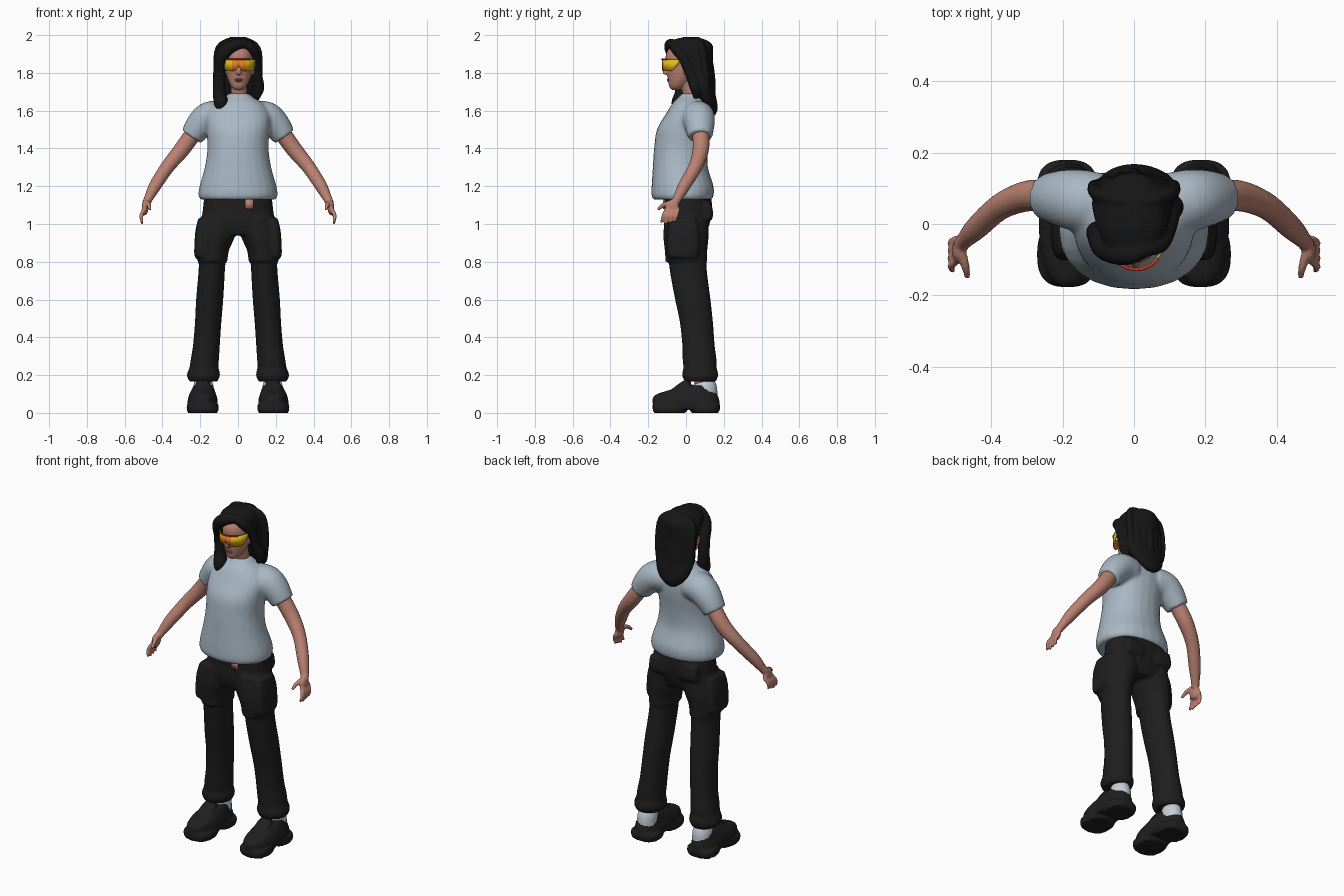
import bpy
import bmesh
import math
from mathutils import Vector, Matrix

cube = bpy.data.objects.get("Cube")
if cube:
    bpy.data.objects.remove(cube, do_unlink=True)


def material(name, red, green, blue):
    mat = bpy.data.materials.new(name)
    mat.use_nodes = True
    colour = (red, green, blue, 1)
    mat.diffuse_color = colour
    shader = mat.node_tree.nodes["Principled BSDF"]
    shader.inputs["Base Color"].default_value = colour
    shader.inputs["Roughness"].default_value = .8
    return mat


SKIN = material("skin", .49, .22, .165)
LIPS = material("lips", .36, .13, .11)
SHIRT = material("shirt blue grey", .40, .48, .55)
TROUSERS = material("trouser black", .013, .013, .013)
HAIR = material("hair black", .008, .008, .008)
SHOE = material("shoe black", .014, .014, .014)
SOCK = material("sock pale", .55, .62, .70)
YELLOW = material("lens yellow", .75, .5, .01)
ORANGE = material("lens orange", .8, .2, .015)
RED = material("rim red", .6, .04, .02)


def smooth_path(points, steps=4):
    """Catmull-Rom interpolation of equal-length tuples."""
    result = []
    last = len(points) - 1
    for i in range(last):
        a, b = points[max(i - 1, 0)], points[i]
        c, d = points[i + 1], points[min(i + 2, last)]
        for k in range(steps):
            t = k / steps
            result.append([q + t / 2 * (r - p + t * (2 * p - 5 * q + 4 * r - s
                           + t * (3 * (q - r) + s - p)))
                           for p, q, r, s in zip(a, b, c, d)])
    return result + [list(points[last])]


def skin_rings(bm, rings, count=24, power=1.0):
    """Bridge (centre, axis, axis) rings and cap both ends."""
    loops = []
    for centre, u, v in rings:
        loop = []
        for k in range(count):
            angle = math.tau * k / count
            c, s = math.cos(angle), math.sin(angle)
            c = math.copysign(abs(c) ** power, c)
            s = math.copysign(abs(s) ** power, s)
            loop.append(bm.verts.new(centre + u * c + v * s))
        loops.append(loop)
    for low, high in zip(loops, loops[1:]):
        for k in range(count):
            j = (k + 1) % count
            bm.faces.new((low[k], low[j], high[j], high[k]))
    bm.faces.new(loops[0])
    bm.faces.new(loops[-1])


def stack(bm, rings, side=1, power=1.0):
    """Horizontal sections given as x, y, z, half width, half depth."""
    skin_rings(bm, [(Vector((x * side, y, z)), Vector((w, 0, 0)), Vector((0, d, 0)))
                    for x, y, z, w, d in smooth_path(rings)], power=power)


def tube(bm, points, side=1, flat=1.0, count=16):
    """Round limb or lock given as x, y, z, radius."""
    path = smooth_path(points)
    spots = [Vector((p[0] * side, p[1], p[2])) for p in path]
    rings = []
    for i, spot in enumerate(spots):
        way = (spots[min(i + 1, len(spots) - 1)] - spots[max(i - 1, 0)]).normalized()
        u = way.cross(Vector((0, 1, 0))).normalized()
        v = way.cross(u)
        rings.append((spot, u * path[i][3], v * path[i][3] * flat))
    skin_rings(bm, rings, count)


def ball(bm, centre, size, side=1):
    place = Matrix.Translation((centre[0] * side, centre[1], centre[2]))
    bmesh.ops.create_uvsphere(bm, u_segments=20, v_segments=12, radius=1,
                              matrix=place @ Matrix.Diagonal((*size, 1)))


def finish(name, bm, mats, voxel=0, relax=3):
    bmesh.ops.recalc_face_normals(bm, faces=bm.faces)
    mesh = bpy.data.meshes.new(name)
    for face in bm.faces:
        face.smooth = True
    bm.to_mesh(mesh)
    bm.free()
    obj = bpy.data.objects.new(name, mesh)
    bpy.context.collection.objects.link(obj)
    for mat in mats:
        mesh.materials.append(mat)
    if voxel:
        remesh = obj.modifiers.new("fuse", 'REMESH')
        remesh.mode = 'VOXEL'
        remesh.voxel_size = voxel
        remesh.use_smooth_shade = True
        soften = obj.modifiers.new("soften", 'SMOOTH')
        soften.iterations = relax
    return obj


# Head: skull, neck, nose and ears
bm = bmesh.new()
stack(bm, [(.004, -.056, 1.71, .02, .02), (.004, -.045, 1.73, .042, .045),
           (.005, -.022, 1.78, .064, .076), (.005, -.005, 1.84, .076, .1),
           (.005, 0, 1.9, .078, .106), (.005, .01, 1.95, .06, .08),
           (.005, .01, 1.975, .02, .03)])
tube(bm, [(.005, .04, 1.6, .055), (.005, .03, 1.67, .044), (.005, .01, 1.77, .044)])
tube(bm, [(.004, -.095, 1.85, .009), (.004, -.11, 1.81, .012), (.004, -.105, 1.795, .014)])
for side in (1, -1):
    ball(bm, (.082, .005, 1.82), (.01, .02, .033), side)
finish("head", bm, [SKIN], .006, 2)

bm = bmesh.new()
ball(bm, (.004, -.093, 1.765), (.024, .008, .005))
ball(bm, (.004, -.091, 1.757), (.02, .009, .005))
finish("lips", bm, [LIPS])

# Hair: crown with back curtain, swept locks and grooved strands
bm = bmesh.new()
stack(bm, [(0, .14, 1.575, .03, .015), (0, .132, 1.61, .075, .036),
           (.005, .112, 1.66, .108, .05), (.005, .09, 1.73, .122, .056),
           (0, .075, 1.81, .112, .068), (-.005, .055, 1.89, .113, .088),
           (-.005, .022, 1.945, .098, .12), (0, .02, 1.975, .07, .085),
           (0, .02, 1.99, .025, .03)])
tube(bm, [(.045, -.065, 1.955, .022), (-.02, -.083, 1.945, .033), (-.08, -.066, 1.895, .036),
          (-.1, -.03, 1.8, .032), (-.1, -.025, 1.7, .034), (-.09, -.04, 1.64, .038),
          (-.09, -.045, 1.59, .018)])
tube(bm, [(.02, -.068, 1.96, .022), (.07, -.055, 1.93, .028), (.094, -.01, 1.87, .026),
          (.1, .03, 1.78, .03), (.11, .05, 1.72, .03), (.1, .055, 1.665, .014)])
for k in range(7):
    x = (k - 3) * .034
    drop = abs(x) * .6
    tube(bm, [(x * .3, .06, 1.98, .014), (x, .105 - drop / 3, 1.93, .019),
              (x * 1.1, .135 - drop / 2, 1.8, .018), (x, .14 - drop / 2, 1.7, .017),
              (x * .8, .155 - drop / 2, 1.6 + drop, .008)])
finish("hair", bm, [HAIR], .007, 2)

# Visor: curved lens with an orange middle and a red top rim
bm = bmesh.new()
columns, rim = [], []
COLUMNS = 36
for k in range(COLUMNS + 1):
    angle = math.radians(-78 + 156 * k / COLUMNS)
    x, y = .006 + .089 * math.sin(angle), -.015 - .113 * math.cos(angle)
    notch = max(0, 1 - abs(x - .004) / .02) * .026
    taper = max(0, abs(angle) - 1) * .1
    columns.append((bm.verts.new((x, y, 1.811 + notch + taper)), bm.verts.new((x, y, 1.872))))
    if abs(angle) < .8:
        rim.append((x, y, 1.872, .004))
for a, b in zip(columns, columns[1:]):
    face = bm.faces.new((a[0], b[0], b[1], a[1]))
    face.material_index = int(abs(face.calc_center_median().x - .002) < .034)
lens = finish("visor_lens", bm, [YELLOW, ORANGE])
thick = lens.modifiers.new("thickness", 'SOLIDIFY')
thick.thickness = .006
bm = bmesh.new()
tube(bm, rim, count=8)
finish("visor_rim", bm, [RED])

# Shirt: torso and short sleeves fused together
bm = bmesh.new()
stack(bm, [(0, -.018, 1.13, .2, .155), (0, -.018, 1.15, .21, .164), (0, -.018, 1.2, .204, .164),
           (0, -.03, 1.3, .176, .146), (0, -.026, 1.4, .162, .143),
           (0, -.012, 1.5, .168, .142), (0, .012, 1.58, .17, .12),
           (0, .024, 1.64, .13, .095), (.004, .028, 1.67, .078, .068),
           (.004, .028, 1.69, .056, .054)], power=.92)
for side in (1, -1):
    tube(bm, [(.08, .055, 1.57, .08), (.15, .065, 1.566, .083),
              (.2, .072, 1.525, .076), (.246, .075, 1.462, .062)], side, 1.05, 24)
finish("shirt", bm, [SHIRT], .01, 4)

bm = bmesh.new()
bmesh.ops.create_cube(bm, size=1, matrix=Matrix.Translation((.06, -.117, 1.105))
                      @ Matrix.Diagonal((.045, .009, .05, 1)))
finish("midriff_patch", bm, [SKIN])

# Trousers: hips, legs with a knee seam, thigh and back pockets
bm = bmesh.new()
stack(bm, [(0, .01, 1.16, .176, .122), (0, .012, 1.08, .186, .126),
           (0, .005, 1, .187, .12), (0, 0, .94, .12, .1)], power=.9)
for side in (1, -1):
    stack(bm, [(.1, .002, 1.04, .09, .115), (.115, 0, .94, .1, .12),
               (.132, 0, .86, .084, .113), (.135, .002, .8, .079, .11)], side)
    stack(bm, [(.135, .005, .84, .07, .1), (.14, .014, .74, .07, .098),
               (.15, .036, .6, .072, .094), (.158, .055, .48, .07, .088),
               (.167, .066, .36, .071, .086), (.176, .072, .28, .075, .09),
               (.18, .074, .24, .077, .088), (.183, .075, .2, .088, .096),
               (.183, .076, .165, .074, .082)], side)
    stack(bm, [(.185, -.015, .82, .04, .07), (.19, -.015, .85, .042, .085),
               (.186, -.015, .96, .04, .085), (.18, -.015, 1.03, .03, .07)], side, .6)
    stack(bm, [(.095, .1, 1.02, .06, .035), (.095, .11, 1.05, .065, .034),
               (.095, .105, 1.11, .06, .03)], side, .6)
finish("trousers", bm, [TROUSERS], .009, 2)

for side, label in ((1, "left"), (-1, "right")):
    # Arm, palm, fingers and thumb
    bm = bmesh.new()
    tube(bm, [(.19, .072, 1.54, .045), (.25, .079, 1.46, .045), (.305, .077, 1.385, .043),
              (.375, .048, 1.3, .037), (.44, -.01, 1.2, .033), (.474, -.045, 1.135, .024),
              (.486, -.06, 1.11, .022)], side)
    ball(bm, (.492, -.073, 1.088), (.018, .037, .042), side)
    for k in range(4):
        y = -.1 + .02 * k
        tip = 1.0 + .006 * abs(k - 1)
        tube(bm, [(.494, y, 1.08, .011), (.512, y * 1.1 - .008, 1.045, .011),
                  (.507, y * 1.2 - .012, tip, .007)], side, count=10)
    tube(bm, [(.484, -.075, 1.115, .014), (.472, -.12, 1.1, .012),
              (.466, -.15, 1.075, .008)], side, count=10)
    finish(label + "_arm", bm, [SKIN], .006, 2)

    # Ankle and sock
    bm = bmesh.new()
    tube(bm, [(.183, .085, .15, .04), (.183, .08, .26, .042)], side)
    finish(label + "_ankle", bm, [SKIN])
    bm = bmesh.new()
    tube(bm, [(.183, .1, .06, .055), (.183, .098, .13, .055), (.183, .09, .165, .046)], side, 1.2)
    finish(label + "_sock", bm, [SOCK])

    # Shoe: chunky upper, raised tongue, split sole
    bm = bmesh.new()
    stack(bm, [(.187, 0, .02, .074, .165), (.187, 0, .06, .08, .178),
               (.187, .002, .095, .072, .165), (.185, .04, .125, .06, .115),
               (.184, .07, .145, .05, .085)], side, .85)
    tube(bm, [(.185, -.08, .09, .05), (.185, -.02, .14, .045), (.185, .02, .17, .032)], side, .5)
    for y, depth in ((-.085, .092), (.1, .08)):
        stack(bm, [(.187, y, 0, .078, depth - .008), (.187, y, .02, .085, depth),
                   (.187, y, .045, .083, depth)], side, .75)
    finish(label + "_shoe", bm, [SHOE], .008, 2)
